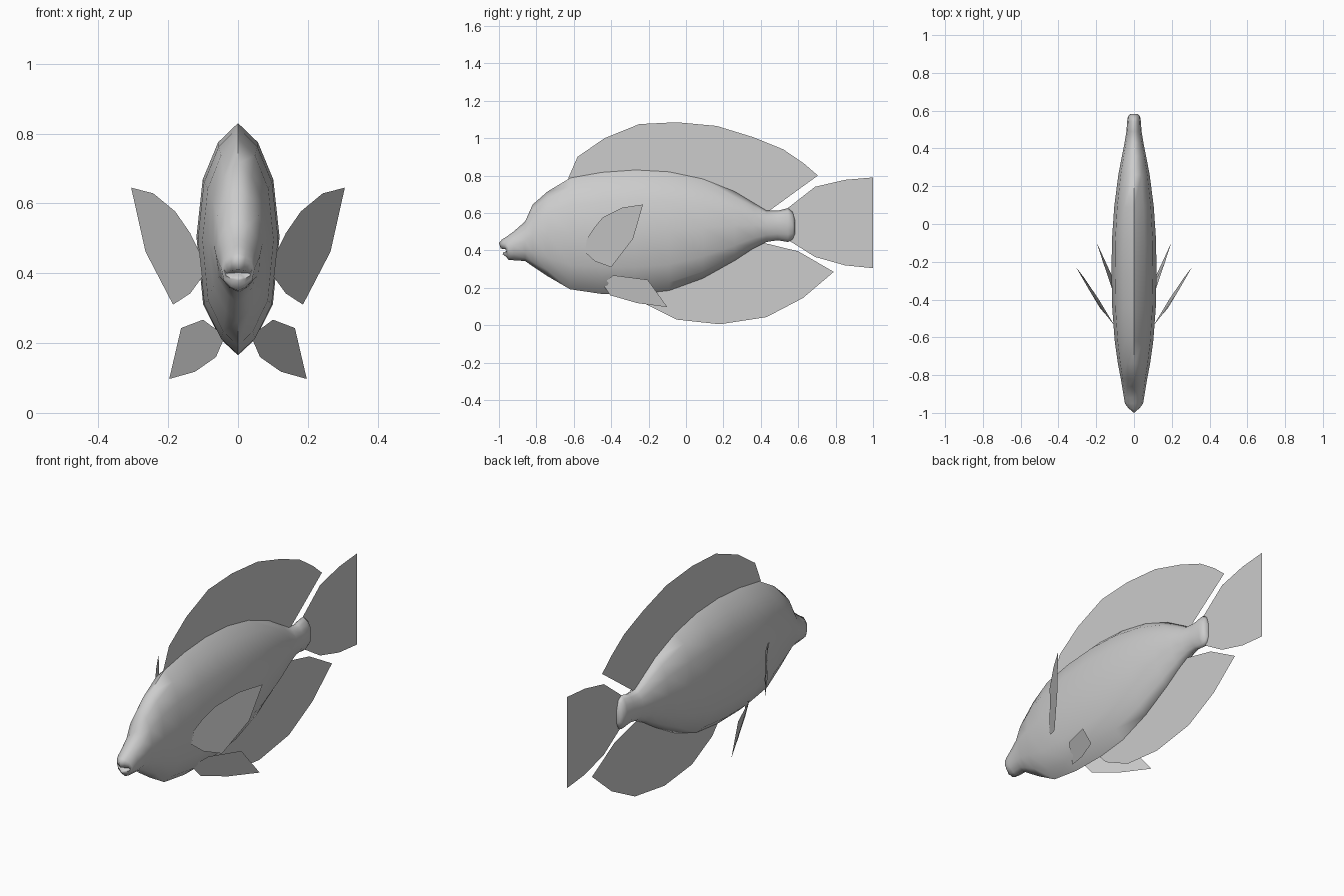
import bpy, bmesh, math

cube = bpy.data.objects.get("Cube")
if cube:
    bpy.data.objects.remove(cube, do_unlink=True)

grey = bpy.data.materials.new("light_grey")
grey.use_nodes = True
COLOUR = (0.604, 0.604, 0.604, 1)
grey.diffuse_color = COLOUR
bsdf = next(n for n in grey.node_tree.nodes if n.type == 'BSDF_PRINCIPLED')
bsdf.inputs["Base Color"].default_value = COLOUR


def add_object(name, bm):
    mesh = bpy.data.meshes.new(name)
    bm.to_mesh(mesh)
    bm.free()
    mesh.materials.append(grey)
    ob = bpy.data.objects.new(name, mesh)
    bpy.context.collection.objects.link(ob)
    return ob


# Half cross-section from back ridge to belly keel: width share, height share
HALF = [(0, 1), (.48, .917), (.85, .757), (1, .51), (.84, .22), (.42, .07), (0, 0)]
SECTION = HALF + [(-w, h) for w, h in HALF[-2:0:-1]]

# Body stations: y, belly z, back z, half width
STATIONS = [
    (-.95, .350, .480, .048), (-.92, .347, .502, .053), (-.86, .343, .555, .063),
    (-.82, .315, .645, .070), (-.74, .262, .715, .085), (-.62, .192, .787, .102),
    (-.45, .167, .817, .115), (-.27, .165, .830, .119), (-.09, .185, .820, .117),
    (.09, .250, .782, .105), (.26, .345, .715, .083), (.36, .410, .655, .064),
    (.43, .445, .613, .050), (.49, .454, .612, .040), (.545, .445, .626, .036),
    (.57, .458, .606, .032), (.583, .490, .560, .020),
]


def build_body():
    bm = bmesh.new()

    def ring(y, z0, z1, width, side_back=0.0, low_back=0.0):
        # side_back pulls the mouth corners back, low_back shortens the lower jaw
        return [bm.verts.new((w * width,
                              y + side_back * abs(w) + low_back * (1 - h),
                              z0 + (z1 - z0) * h)) for w, h in SECTION]

    # Lips: inner rim, then outer lip, then the body
    rings = [ring(-.99, .389, .410, .034, .030, .012),
             ring(-1.0, .379, .440, .040, .030, .020),
             ring(-.985, .364, .457, .045, .018, .025)]
    rings += [ring(*s) for s in STATIONS]
    n = len(SECTION)
    for a, b in zip(rings, rings[1:]):
        for i in range(n):
            j = (i + 1) % n
            bm.faces.new((a[i], a[j], b[j], b[i]))
    # Mouth hollow and tail end
    throat = bm.verts.new((0, -.945, .402))
    for i in range(n):
        bm.faces.new((throat, rings[0][(i + 1) % n], rings[0][i]))
    bm.faces.new(rings[-1])
    bmesh.ops.recalc_face_normals(bm, faces=bm.faces)
    body = add_object("body", bm)
    bpy.ops.object.select_all(action='DESELECT')
    body.select_set(True)
    bpy.context.view_layer.objects.active = body
    bpy.ops.object.shade_smooth_by_angle(angle=math.radians(75))


def fin(name, points):
    bm = bmesh.new()
    bm.faces.new([bm.verts.new(p) for p in points])
    add_object(name, bm)


def middle_fin(name, outline):
    fin(name, [(0, y, z) for y, z in outline])


build_body()

# Fins on the centre plane, roots tucked into the body
middle_fin("dorsal_fin", [
    (-.63, .785), (-.58, .90), (-.435, 1.0), (-.25, 1.075), (-.05, 1.085),
    (.165, 1.065), (.36, 1.005), (.52, .94), (.63, .865), (.705, .80),
    (.45, .615), (.40, .60), (.10, .75), (-.25, .80), (-.55, .78)])
middle_fin("anal_fin", [
    (.395, .445), (.60, .395), (.79, .285), (.625, .145), (.43, .043),
    (.18, .005), (-.05, .03), (-.22, .115), (-.28, .18), (-.08, .22), (.10, .29)])
middle_fin("tail_fin", [
    (.53, .615), (.69, .74), (.85, .777), (1, .79), (1, .305),
    (.85, .32), (.69, .365), (.55, .453), (.51, .53)])

# Paired fins
PECTORAL = [
    (.306, -.23, .645), (.243, -.34, .629), (.18, -.445, .577), (.137, -.495, .515),
    (.110, -.53, .46), (.102, -.54, .39), (.137, -.487, .342), (.186, -.40, .31),
    (.265, -.283, .462)]
PELVIC = [
    (.197, -.10, .097), (.163, -.205, .243), (.10, -.39, .267), (.037, -.445, .22),
    (.063, -.405, .160), (.123, -.26, .118)]
for side, s in (("left", 1), ("right", -1)):
    for part, pts in (("pectoral_fin", PECTORAL), ("pelvic_fin", PELVIC)):
        fin(f"{side}_{part}", [(s * x, y, z) for x, y, z in pts][::s])
